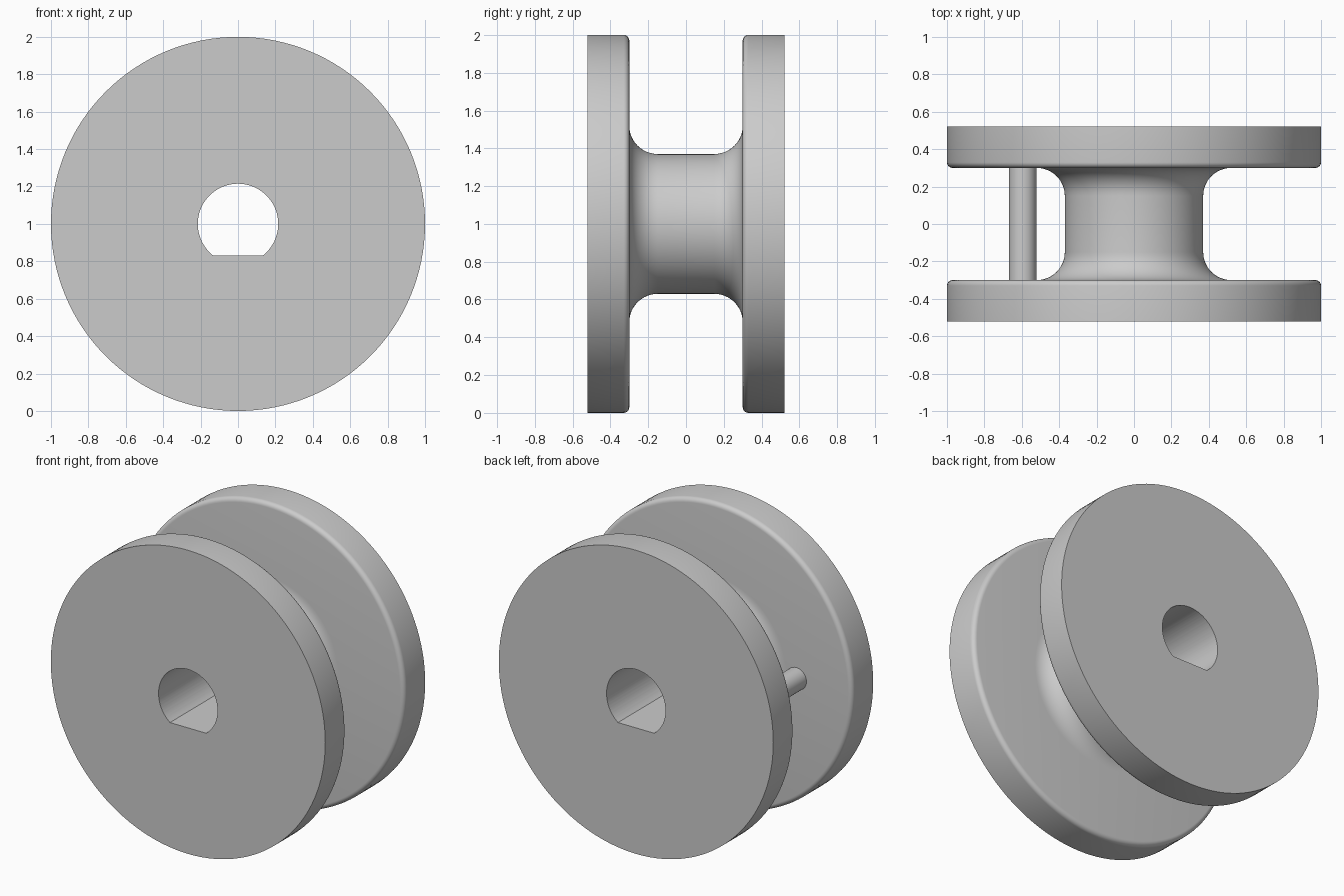
import bpy, bmesh, math
from math import sin, cos, pi, radians

cube = bpy.data.objects.get("Cube")
if cube:
    bpy.data.objects.remove(cube, do_unlink=True)

CENTRE = 1.0
HALF_WIDTH, FLANGE_INNER = 0.52, 0.3
HUB_R, FILLET, ROUND = 0.37, 0.15, 0.03
BORE_R, FLAT = 0.215, 0.17

grey = bpy.data.materials.new("plain grey")
colour = (0.6, 0.6, 0.6, 1)
grey.diffuse_color = colour
grey.use_nodes = True
grey.node_tree.nodes["Principled BSDF"].inputs["Base Color"].default_value = colour


def finish(bm, name):
    """Turn a bmesh into a named, coloured object."""
    bmesh.ops.recalc_face_normals(bm, faces=bm.faces)
    mesh = bpy.data.meshes.new(name)
    bm.to_mesh(mesh)
    bm.free()
    mesh.materials.append(grey)
    obj = bpy.data.objects.new(name, mesh)
    bpy.context.collection.objects.link(obj)
    return obj


def prism(outline, y0, y1, name):
    """Extrude an (x, z) outline along y."""
    bm = bmesh.new()
    face = bm.faces.new([bm.verts.new((x, y0, z)) for x, z in outline])
    ext = bmesh.ops.extrude_face_region(bm, geom=[face])["geom"]
    verts = [v for v in ext if isinstance(v, bmesh.types.BMVert)]
    bmesh.ops.translate(bm, verts=verts, vec=(0, y1 - y0, 0))
    return finish(bm, name)


def arc(cr, cy, r, a0, a1, n):
    return [(cr + r * cos(radians(a0 + (a1 - a0) * i / n)),
             cy + r * sin(radians(a0 + (a1 - a0) * i / n))) for i in range(n + 1)]


# Spool half profile (radius, y), mirrored to make both flanges
half = arc(HUB_R + FILLET, FLANGE_INNER - FILLET, FILLET, 180, 90, 12)
half += arc(1 - ROUND, FLANGE_INNER + ROUND, ROUND, -90, 0, 6)
half += [(1, HALF_WIDTH), (0, HALF_WIDTH)]
profile = [(r, -y) for r, y in reversed(half)] + half

bm = bmesh.new()
verts = [bm.verts.new((r, y, CENTRE)) for r, y in profile]
edges = [bm.edges.new(pair) for pair in zip(verts, verts[1:])]
bmesh.ops.spin(bm, geom=verts + edges, cent=(0, 0, CENTRE), axis=(0, 1, 0),
               angle=2 * pi, steps=128, use_merge=True)
bmesh.ops.remove_doubles(bm, verts=bm.verts, dist=1e-5)
spool = finish(bm, "spool")

# D-shaped shaft bore
corner = math.degrees(math.asin(FLAT / BORE_R))
bore = prism(arc(0, CENTRE, BORE_R, -corner, 180 + corner, 64), -1, 1, "bore_cutter")
bore.hide_render = True
cut = spool.modifiers.new("bore", 'BOOLEAN')
cut.operation = 'DIFFERENCE'
cut.solver = 'EXACT'
cut.object = bore
bpy.context.view_layer.objects.active = spool
spool.select_set(True)
bpy.ops.object.modifier_apply(modifier=cut.name)
bpy.data.objects.remove(bore, do_unlink=True)

# Cross pin between the flanges
pin = prism(arc(-0.595, CENTRE, 0.073, 0, 360, 32)[:-1],
            -FLANGE_INNER - 0.01, FLANGE_INNER + 0.01, "tie_pin")

for obj in (spool, pin):
    bpy.ops.object.select_all(action='DESELECT')
    obj.select_set(True)
    bpy.context.view_layer.objects.active = obj
    bpy.ops.object.shade_smooth_by_angle(angle=radians(30))
